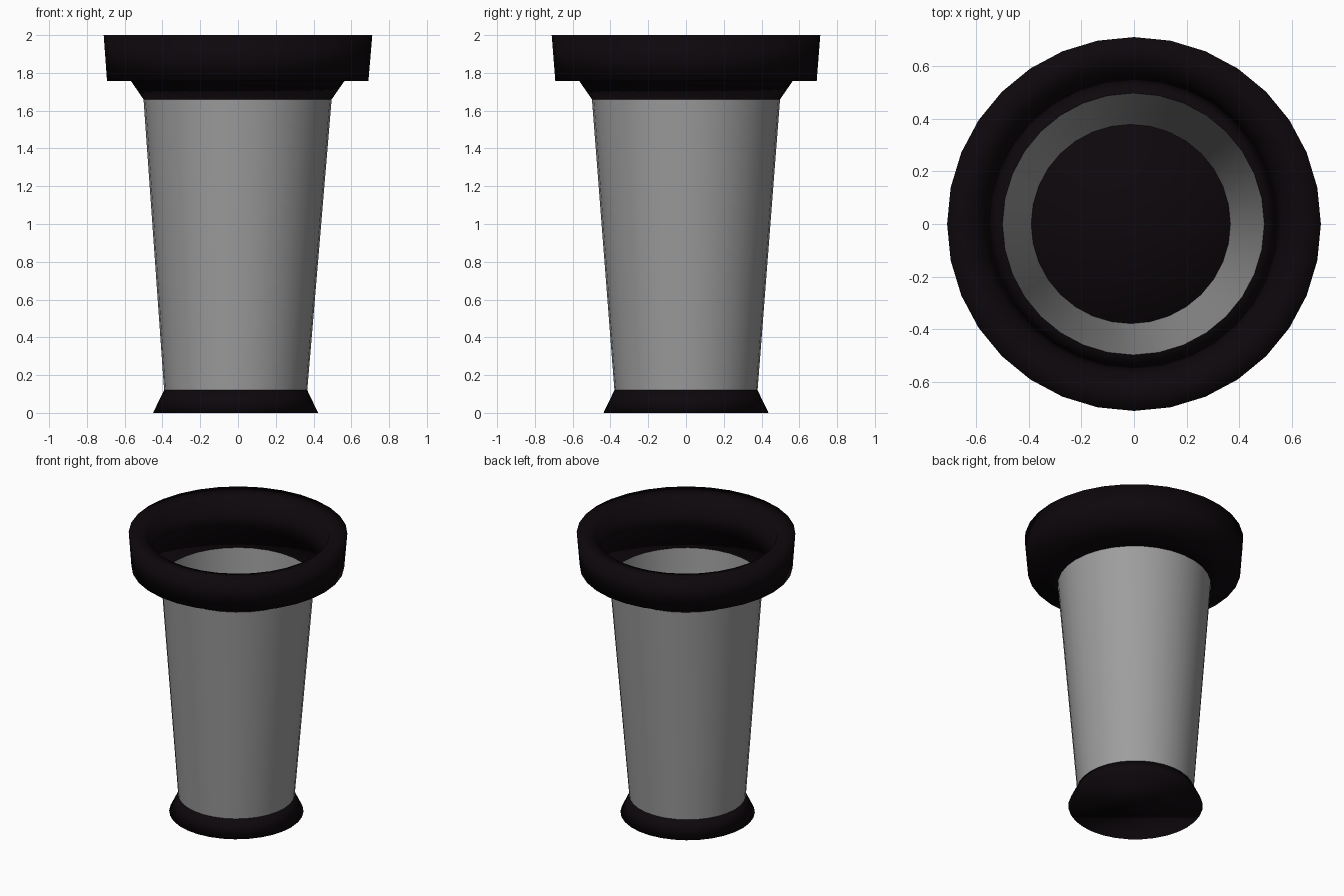
import bpy, bmesh
from math import cos, sin, tau

if "Cube" in bpy.data.objects:
    bpy.data.objects.remove(bpy.data.objects["Cube"])

SIDES = 32


def paint(name, colour):
    mat = bpy.data.materials.new(name)
    mat.diffuse_color = (*colour, 1)
    mat.use_nodes = True
    mat.node_tree.nodes["Principled BSDF"].inputs["Base Color"].default_value = mat.diffuse_color
    return mat


black = paint("black", (0.004, 0.0022, 0.0035))
grey = paint("smoky_grey", (0.34, 0.34, 0.34))


def lathe(name, profile, material, closed=False, caps=False):
    """Revolve (radius, z) points; the axis leans slightly towards -x at the foot."""
    bm = bmesh.new()
    rings = []
    for r, z in profile:
        cx = -0.013 * max(0, 1 - z / 2)
        rings.append([bm.verts.new((cx + r * cos(tau * i / SIDES),
                                    r * sin(tau * i / SIDES), z))
                      for i in range(SIDES)])
    pairs = list(zip(rings, rings[1:]))
    if closed:
        pairs.append((rings[-1], rings[0]))
    for a, b in pairs:
        for i in range(SIDES):
            j = (i + 1) % SIDES
            bm.faces.new((a[i], a[j], b[j], b[i]))
    if caps:
        bm.faces.new(rings[0][::-1])
        bm.faces.new(rings[-1])
    if closed or caps:
        bmesh.ops.recalc_face_normals(bm, faces=bm.faces)
    for f in bm.faces:
        f.smooth = True
    mesh = bpy.data.meshes.new(name)
    bm.to_mesh(mesh)
    bm.free()
    mesh.materials.append(material)
    obj = bpy.data.objects.new(name, mesh)
    bpy.context.collection.objects.link(obj)
    return obj


# flared foot with flat underside and cup floor
lathe("foot", [(0.437, 0), (0.379, 0.12)], black, caps=True)

# tapered open wall
lathe("cup_wall", [(0.379, 0.12), (0.498, 1.66)], grey)

# heavy overhanging rim with its funnel-shaped neck and inner slope
lathe("rim", [(0.498, 1.66), (0.565, 1.757), (0.692, 1.757),
              (0.711, 2.0), (0.59, 1.98)], black, closed=True)
